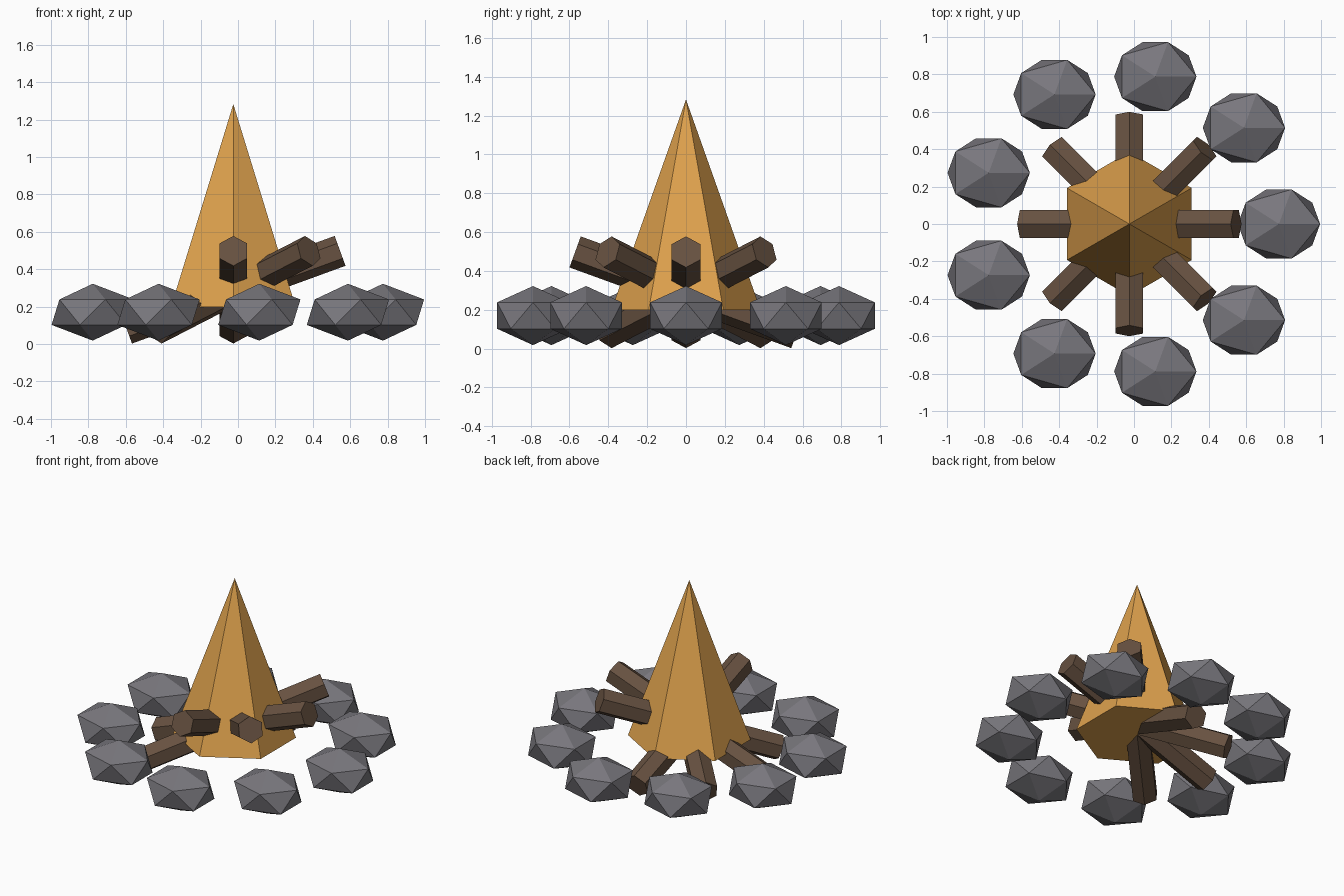
import bpy
from math import radians, cos, sin
from mathutils import Matrix

if "Cube" in bpy.data.objects:
    bpy.data.objects.remove(bpy.data.objects["Cube"])

CX = -0.025  # shared centre of the fire


def material(name, rgb):
    m = bpy.data.materials.new(name)
    m.diffuse_color = (*rgb, 1.0)
    m.use_nodes = True
    m.node_tree.nodes["Principled BSDF"].inputs["Base Color"].default_value = m.diffuse_color
    return m


flame_orange = material("flame orange", (0.74, 0.36, 0.075))
log_brown = material("log brown", (0.135, 0.083, 0.052))
stone_grey = material("stone grey", (0.19, 0.185, 0.205))


def finish(name, mat):
    ob = bpy.context.object
    ob.name = name
    ob.data.materials.append(mat)
    return ob


# Flame: six-sided cone with a corner facing front and back
bpy.ops.mesh.primitive_cone_add(vertices=6, radius1=0.385, radius2=0, depth=1.085,
                                location=(CX, 0, 0.1975 + 1.085 / 2))
finish("flame", flame_orange)

# Logs: four hexagonal logs crossing at the centre, each tilted 20 degrees
for i, angle in enumerate((0, 45, -45, -90)):
    bpy.ops.mesh.primitive_cylinder_add(vertices=6, radius=0.085, depth=1.215)
    log = finish(f"log_{i + 1}", log_brown)
    log.matrix_world = (Matrix.Translation((CX, 0, 0.29))
                        @ Matrix.Rotation(radians(angle), 4, 'Z')
                        @ Matrix.Rotation(radians(70), 4, 'Y')
                        @ Matrix.Rotation(radians(90), 4, 'Z'))

# Stones: ring of nine flattened icosahedra, all facing the same way
for i in range(9):
    a = radians(40 * i)
    bpy.ops.mesh.primitive_ico_sphere_add(
        subdivisions=1, radius=1,
        location=(CX + 0.8 * cos(a), 0.8 * sin(a), 0.17))
    stone = finish(f"stone_{i + 1}", stone_grey)
    stone.scale = (0.246, 0.217, 0.152)
